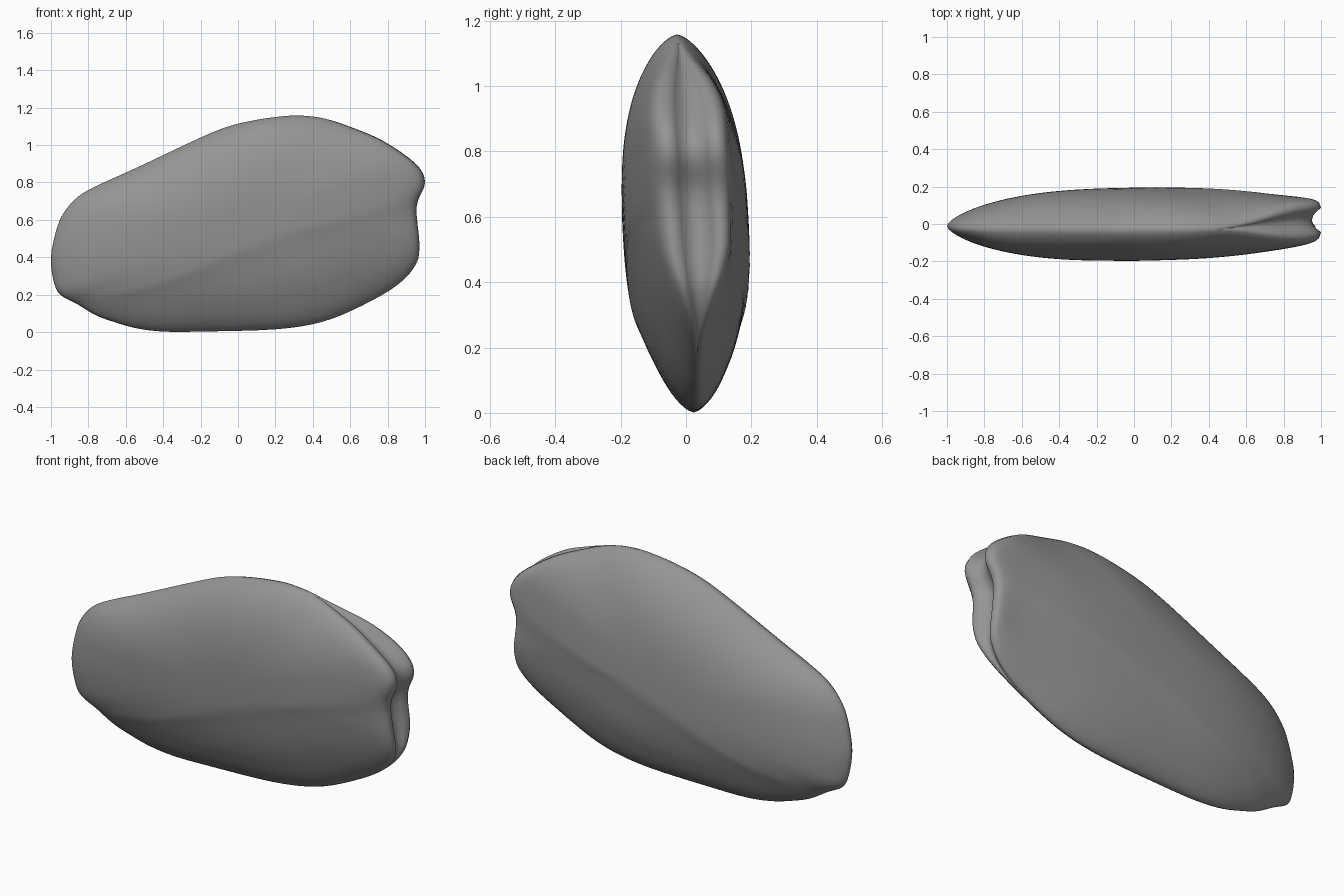
import bpy, bmesh, math
from mathutils import Vector

cube = bpy.data.objects.get("Cube")
if cube:
    bpy.data.objects.remove(cube, do_unlink=True)

# Side profile of the shell (x, z), clockwise from the left tip
OUTLINE = [(-1, .4), (-.97, .55), (-.93, .64), (-.86, .72), (-.76, .78), (-.54, .88),
           (-.2, 1.04), (-.05, 1.1), (.1, 1.135), (.25, 1.155), (.35, 1.157), (.47, 1.14),
           (.62, 1.09), (.78, 1.02), (.95, .9), (1, .8), (.955, .67), (.97, .47),
           (.95, .36), (.85, .25), (.66, .14), (.45, .055), (.2, .015), (-.2, .003),
           (-.4, .003), (-.54, .02), (-.65, .05), (-.76, .09), (-.86, .15), (-.95, .2),
           (-.985, .27)]
# Line of the soft ridge along both flanks
RIDGE = [(-1, .21), (-.75, .18), (-.5, .23), (-.3, .3), (0, .42), (.3, .53), (.6, .61), (1, .7)]
CENTRE = Vector((0, .57))
THICKNESS = .191
LIP = .065
RINGS = 24
SUBDIVISIONS = 4


def smoothstep(low, high, value):
    t = min(max((value - low) / (high - low), 0), 1)
    return t * t * (3 - 2 * t)


def smooth_loop(points, steps):
    """Catmull-Rom curve through a closed list of points."""
    pts = [Vector(p) for p in points]
    count, result = len(pts), []
    for i in range(count):
        a, b, c, d = (pts[(i + k) % count] for k in (-1, 0, 1, 2))
        for s in range(steps):
            t = s / steps
            result.append(.5 * (2 * b + (c - a) * t + (2 * a - 5 * b + 4 * c - d) * t ** 2
                                + (3 * b - a - 3 * c + d) * t ** 3))
    return result


def averaged(points, reach):
    """Loop with its dents evened out, for the inner rings."""
    count = len(points)
    return [sum((points[(i + k) % count] for k in range(-reach, reach + 1)), Vector((0, 0)))
            / (2 * reach + 1) for i in range(count)]


def ridge_height(x):
    for (xa, za), (xb, zb) in zip(RIDGE, RIDGE[1:]):
        if x <= xb:
            return za + (zb - za) * (x - xa) / (xb - xa)
    return RIDGE[-1][1]


def groove_amount(p):
    return smoothstep(.45, .95, p.x) * smoothstep(.15, .55, p.y)


def middle(p, groove):
    """Depth of the twisted middle plane."""
    return .03 - .055 * p.y + .02 * p.x + .015 * groove


def flank(edge, soft, r, side):
    p = CENTRE + (soft.lerp(edge, r ** 4) - CENTRE) * r
    groove = groove_amount(edge)
    lip = groove * r ** 8
    dome = (1 - r ** 2.7) ** (.65 - .2 * groove)
    below = max(0, ridge_height(p.x) - p.y)
    half = THICKNESS * dome + LIP * lip
    half -= .017 * (1 - math.exp(-below / .08)) * min(1, dome * 1.6)
    return Vector((p.x, middle(p, lip) + side * half, p.y))


def groove_floor(edge, across):
    groove = groove_amount(edge)
    p = edge + (CENTRE - edge).normalized() * .05 * groove * (1 - across * across)
    return Vector((p.x, middle(edge, groove) + LIP * groove * across, p.y))


# Shell: front flank, end groove, back flank
edges = smooth_loop(OUTLINE, SUBDIVISIONS)
softs = averaged(edges, 8)
radii = [1 - (1 - k / RINGS) ** 1.5 for k in range(1, RINGS + 1)]
bm = bmesh.new()
rows = [[bm.verts.new(flank(e, s, r, -1)) for e, s in zip(edges, softs)] for r in radii]
rows += [[bm.verts.new(groove_floor(e, a)) for e in edges] for a in (-.7, -.35, 0, .35, .7)]
rows += [[bm.verts.new(flank(e, s, r, 1)) for e, s in zip(edges, softs)]
         for r in reversed(radii)]
count = len(edges)
for near, far in zip(rows, rows[1:]):
    for i in range(count):
        j = (i + 1) % count
        bm.faces.new((near[i], near[j], far[j], far[i]))
for row, side in ((rows[0], -1), (rows[-1], 1)):
    hub = bm.verts.new(flank(CENTRE, CENTRE, 0, side))
    for i in range(count):
        bm.faces.new((hub, row[i], row[(i + 1) % count]))
bmesh.ops.remove_doubles(bm, verts=bm.verts, dist=.0005)
bmesh.ops.recalc_face_normals(bm, faces=bm.faces)

mesh = bpy.data.meshes.new("pebble_shell")
bm.to_mesh(mesh)
bm.free()
shell = bpy.data.objects.new("pebble_shell", mesh)
bpy.context.collection.objects.link(shell)

# Plain grey material
grey = bpy.data.materials.new("stone grey")
grey.use_nodes = True
colour = (.3, .3, .3, 1)
grey.diffuse_color = colour
grey.node_tree.nodes["Principled BSDF"].inputs["Base Color"].default_value = colour
mesh.materials.append(grey)

bpy.context.view_layer.objects.active = shell
shell.select_set(True)
bpy.ops.object.shade_smooth_by_angle(angle=math.radians(120))
